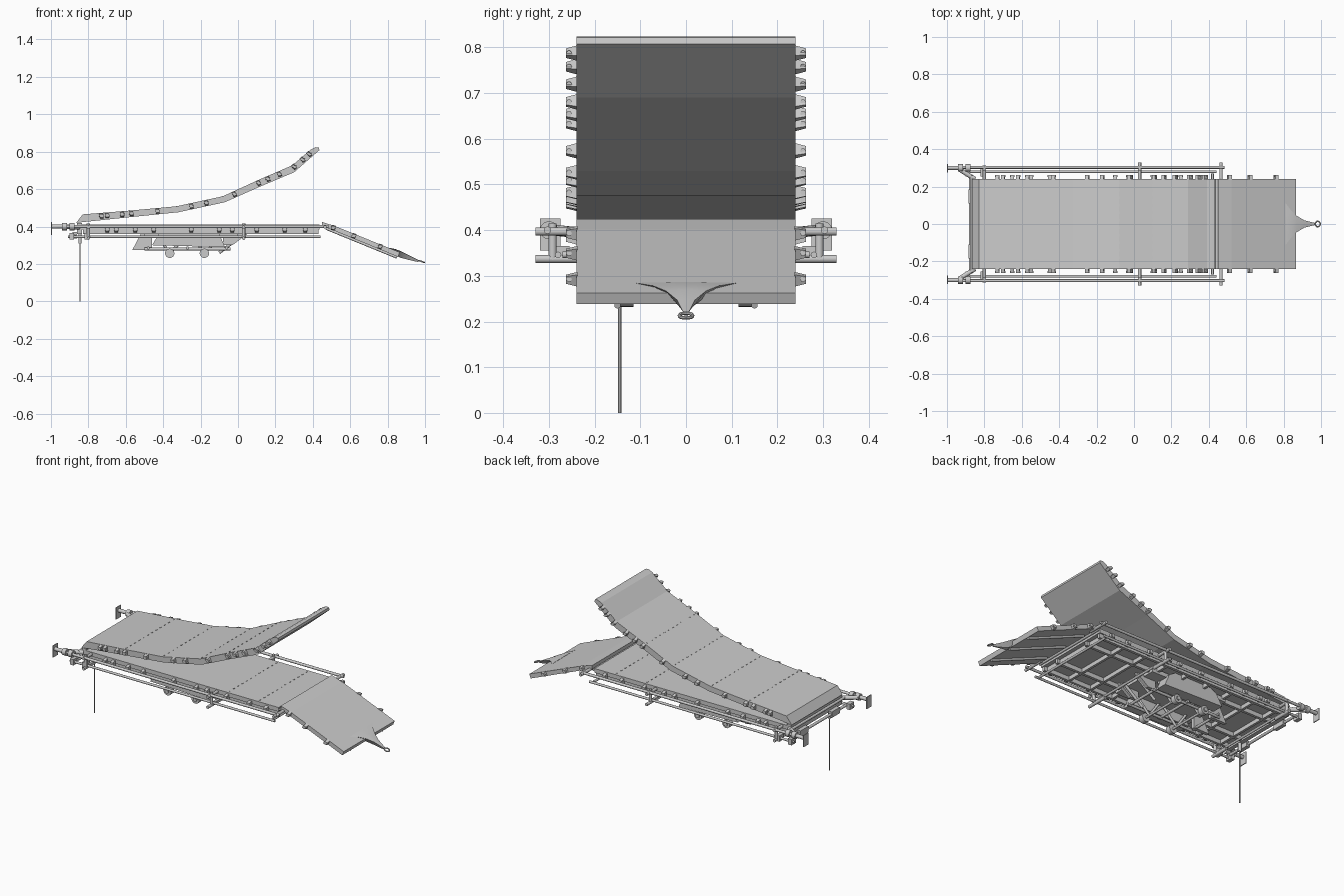
import bpy, bmesh, math
from mathutils import Vector, Matrix

cube = bpy.data.objects.get("Cube")
if cube:
    bpy.data.objects.remove(cube, do_unlink=True)

GREY = (0.6, 0.6, 0.6, 1)
steel = bpy.data.materials.new("steel_grey")
steel.use_nodes = True
steel.diffuse_color = GREY
steel.node_tree.nodes["Principled BSDF"].inputs["Base Color"].default_value = GREY


def finish(bm, name, smooth=False):
    bmesh.ops.recalc_face_normals(bm, faces=bm.faces)
    mesh = bpy.data.meshes.new(name)
    bm.to_mesh(mesh)
    bm.free()
    mesh.materials.append(steel)
    ob = bpy.data.objects.new(name, mesh)
    bpy.context.collection.objects.link(ob)
    if smooth:
        bpy.ops.object.select_all(action='DESELECT')
        ob.select_set(True)
        bpy.context.view_layer.objects.active = ob
        bpy.ops.object.shade_smooth_by_angle(angle=math.radians(40))
    return ob


def box(bm, x, y, z, tilt=0):
    """Box from three (min, max) ranges, tilted about its own y axis."""
    c = Vector([(a + b) / 2 for a, b in (x, y, z)])
    s = [b - a for a, b in (x, y, z)]
    m = Matrix.Translation(c) @ Matrix.Rotation(tilt, 4, 'Y') @ Matrix.Diagonal((*s, 1))
    return bmesh.ops.create_cube(bm, size=1, matrix=m)["verts"]


def tube(bm, p, q, r, sides=12):
    p, q = Vector(p), Vector(q)
    d = q - p
    m = Matrix.Translation((p + q) / 2) @ d.to_track_quat('Z', 'Y').to_matrix().to_4x4()
    bmesh.ops.create_cone(bm, cap_ends=True, segments=sides, radius1=r, radius2=r,
                          depth=d.length, matrix=m)


def slab(bm, profile, y0, y1):
    """Side profile in x and z, extruded across y."""
    a = [bm.verts.new((x, y0, z)) for x, z in profile]
    b = [bm.verts.new((x, y1, z)) for x, z in profile]
    bm.faces.new(a)
    bm.faces.new(b[::-1])
    for i in range(len(a)):
        j = (i + 1) % len(a)
        bm.faces.new((a[i], a[j], b[j], b[i]))


def line(path, x):
    """Height and slope angle of a bent path at x."""
    for (x0, z0), (x1, z1) in zip(path, path[1:]):
        if x <= x1 or (x1, z1) == path[-1]:
            k = (z1 - z0) / (x1 - x0)
            return z0 + k * (x - x0), -math.atan(k)


def brackets(name, path, xs, h):
    """Chamfered lugs on both edges of a slab, following its slope."""
    bm = bmesh.new()
    for x in xs:
        z, tilt = line(path, x)
        for s in (-1, 1):
            m = (Matrix.Translation((x, s * 0.25, z)) @ Matrix.Rotation(tilt, 4, 'Y')
                 @ Matrix.Diagonal((0.018, 0.026, h, 1)))
            for v in bmesh.ops.create_cube(bm, size=1, matrix=m)["verts"]:
                if abs(v.co.y) > 0.25:
                    v.co.z = z + (v.co.z - z) * 0.6
            tube(bm, (x - 0.012, s * 0.256, z), (x + 0.012, s * 0.256, z), 0.006, 8)
    finish(bm, name)


def hinges(name, path, xs):
    """Rows of small hinge knuckles along the panel seams."""
    bm = bmesh.new()
    for x in xs:
        z, tilt = line(path, x)
        for i in range(12):
            y = -0.22 + i * 0.04
            box(bm, (x - 0.002, x + 0.002), (y - 0.006, y + 0.006), (z - 0.002, z + 0.002), tilt)
    finish(bm, name)


# Raised curved ramp
top = [(-0.83, 0.465), (-0.58, 0.485), (-0.33, 0.508), (-0.08, 0.562), (0.1, 0.645),
       (0.29, 0.727), (0.39, 0.812)]
under = [(0.435, 0.808), (0.3, 0.69), (0.11, 0.61), (-0.07, 0.53), (-0.32, 0.476),
         (-0.58, 0.45), (-0.865, 0.42)]
bm = bmesh.new()
slab(bm, top + [(0.415, 0.824), (0.432, 0.822)] + under, -0.24, 0.24)
finish(bm, "raised_ramp")
middle = [(x, z - 0.016) for x, z in top]
brackets("raised_ramp_brackets", middle,
         [-0.73, -0.7, -0.62, -0.57, -0.43, -0.25, -0.17, -0.02, 0.11, 0.16, 0.22, 0.3, 0.345, 0.38], 0.03)
hinges("raised_ramp_hinges", top, [-0.58, -0.33, -0.08, 0.1])

# Lower deck with its end sill
bm = bmesh.new()
box(bm, (-0.85, 0.435), (-0.24, 0.24), (0.385, 0.41))
box(bm, (-0.86, -0.835), (-0.24, 0.24), (0.36, 0.42))
finish(bm, "deck")
flat = [(-0.85, 0.385), (0.45, 0.385)]
brackets("deck_brackets", flat, [-0.7, -0.65, -0.55, -0.45, -0.25, -0.1, -0.03, 0.1, 0.25, 0.36], 0.034)
hinges("deck_hinges", [(-0.85, 0.41), (0.45, 0.41)], [0.1, 0.3])

# Beams and cross members under the deck
bm = bmesh.new()
for y in (-0.225, -0.12, 0.12, 0.225):
    box(bm, (-0.83, 0.43), (y - 0.008, y + 0.008), (0.36, 0.387))
for i in range(9):
    x = -0.78 + i * 0.148
    box(bm, (x - 0.007, x + 0.007), (-0.23, 0.23), (0.362, 0.387))
finish(bm, "underframe")

# Sloping front flap
slope = [(0.45, 0.424), (0.52, 0.402), (0.865, 0.262)]
bm = bmesh.new()
slab(bm, slope + [(0.855, 0.238), (0.51, 0.38), (0.45, 0.402)], -0.24, 0.24)
finish(bm, "front_flap")
brackets("flap_brackets", [(x, z - 0.012) for x, z in slope], [0.51, 0.62, 0.76], 0.028)
bm = bmesh.new()
for y in (-0.15, 0, 0.15):
    tube(bm, (0.47, y, 0.39), (0.85, y, 0.235), 0.007)
tube(bm, (0.443, -0.24, 0.4), (0.443, 0.24, 0.4), 0.007)
finish(bm, "flap_struts", True)

# Flared drawbar tongue and towing ring
bm = bmesh.new()
rings = []
for x, z, w, h in ((0.81, 0.272, 0.112, 0.014), (0.84, 0.262, 0.072, 0.018), (0.87, 0.25, 0.044, 0.019),
                   (0.91, 0.235, 0.02, 0.014), (0.965, 0.215, 0.006, 0.006)):
    rings.append([bm.verts.new((x, w * u, z + h * v))
                  for u, v in ((-1, 0.9), (-0.3, 1), (0.3, 1), (1, 0.9), (0.35, -0.9), (-0.35, -0.9))])
for a, b in zip(rings, rings[1:]):
    for i in range(6):
        j = (i + 1) % 6
        bm.faces.new((a[i], a[j], b[j], b[i]))
bm.faces.new(rings[0])
bm.faces.new(rings[-1])
finish(bm, "drawbar_tongue", True)
bpy.ops.mesh.primitive_torus_add(location=(0.982, 0, 0.213), rotation=(0, 0.38, 0), major_segments=24,
                                 minor_segments=8, major_radius=0.0145, minor_radius=0.004)
ring = bpy.context.object
ring.name = "towing_ring"
ring.data.materials.append(steel)
bpy.ops.object.shade_smooth_by_angle()

# Side rails, their cross tubes and upright clamps
bm = bmesh.new()
for s in (-1, 1):
    tube(bm, (-0.97, s * 0.303, 0.4), (0.485, s * 0.303, 0.4), 0.008)
    tube(bm, (-0.91, s * 0.28, 0.346), (0.44, s * 0.28, 0.346), 0.007)
    for x in (-0.8, 0.03, 0.465):
        wide = 0.312 if x < -0.5 else 0.33
        for z in (0.397, 0.337):
            if x < 0.4 or z > 0.35:
                tube(bm, (x, s * 0.2, z), (x, s * wide, z), 0.009)
        if x < 0.4:
            tube(bm, (x, s * 0.292, 0.335), (x, s * 0.292, 0.415), 0.009)
for x in (-0.8, 0.03, 0.42):
    tube(bm, (x, -0.27, 0.346), (x, 0.27, 0.346), 0.007)
finish(bm, "side_rails", True)

# Rear couplers and end plates
bm = bmesh.new()
for s in (-1, 1):
    ys = sorted((s * 0.275, s * 0.32))
    box(bm, (-1.0, -0.995), ys, (0.355, 0.425))
    tube(bm, (-1.0, s * 0.3, 0.4), (-0.93, s * 0.3, 0.4), 0.011)
    for x in (-0.94, -0.9):
        tube(bm, (x, s * 0.3, 0.4), (x + 0.025, s * 0.3, 0.4), 0.02)
    tube(bm, (-0.93, s * 0.29, 0.4), (-0.85, s * 0.24, 0.395), 0.012)
    for x in (-0.89, -0.81):
        box(bm, (x - 0.012, x + 0.012), sorted((s * 0.255, s * 0.295)), (0.33, 0.365))
    # Rear bumper pads
    box(bm, (-0.885, -0.862), sorted((s * 0.11, s * 0.185)), (0.335, 0.37))
tube(bm, (-0.875, -0.26, 0.352), (-0.875, 0.26, 0.352), 0.008)
tube(bm, (-0.87, -0.26, 0.4), (-0.87, 0.26, 0.4), 0.008)
finish(bm, "rear_couplers", True)

# Support pole
bm = bmesh.new()
tube(bm, (-0.845, -0.145, 0), (-0.845, -0.145, 0.37), 0.0035, 8)
tube(bm, (-0.845, -0.145, 0.31), (-0.845, -0.145, 0.38), 0.009)
finish(bm, "support_pole", True)

# Undercarriage fenders with centre plate
bm = bmesh.new()
for s in (-1, 1):
    slab(bm, [(-0.46, 0.3), (-0.42, 0.365), (-0.38, 0.384), (-0.14, 0.384), (-0.1, 0.36), (-0.07, 0.29)],
         s * 0.1, s * 0.17)
    slab(bm, [(-0.565, 0.275), (-0.46, 0.275), (-0.46, 0.36), (-0.52, 0.36)], s * 0.06, s * 0.08)
    slab(bm, [(-0.08, 0.3), (-0.03, 0.3), (0.05, 0.36), (-0.08, 0.36)], s * 0.06, s * 0.08)
slab(bm, [(-0.5, 0.35), (-0.5, 0.375), (0.0, 0.375), (0.0, 0.35)], -0.15, 0.15)
finish(bm, "undercarriage")

# Wheels, axles and suspension links
bm = bmesh.new()
for x in (-0.365, -0.18):
    tube(bm, (x, -0.14, 0.257), (x, 0.14, 0.257), 0.007)
    for s in (-1, 1):
        tube(bm, (x, s * 0.115, 0.257), (x, s * 0.145, 0.257), 0.025, 20)
        tube(bm, (x, s * 0.145, 0.257), (x, s * 0.152, 0.257), 0.012)
        tube(bm, (x, s * 0.09, 0.257), (x - 0.07, s * 0.09, 0.36), 0.007)
        tube(bm, (x, s * 0.09, 0.257), (x + 0.09, s * 0.09, 0.35), 0.007)
for s in (-1, 1):
    tube(bm, (-0.5, s * 0.1, 0.28), (-0.04, s * 0.1, 0.28), 0.008)
    tube(bm, (-0.1, s * 0.05, 0.26), (0.03, s * 0.05, 0.36), 0.008)
for x in (-0.48, -0.27, -0.06):
    tube(bm, (x, -0.12, 0.285), (x, 0.12, 0.285), 0.008)
finish(bm, "wheels_and_axles", True)
